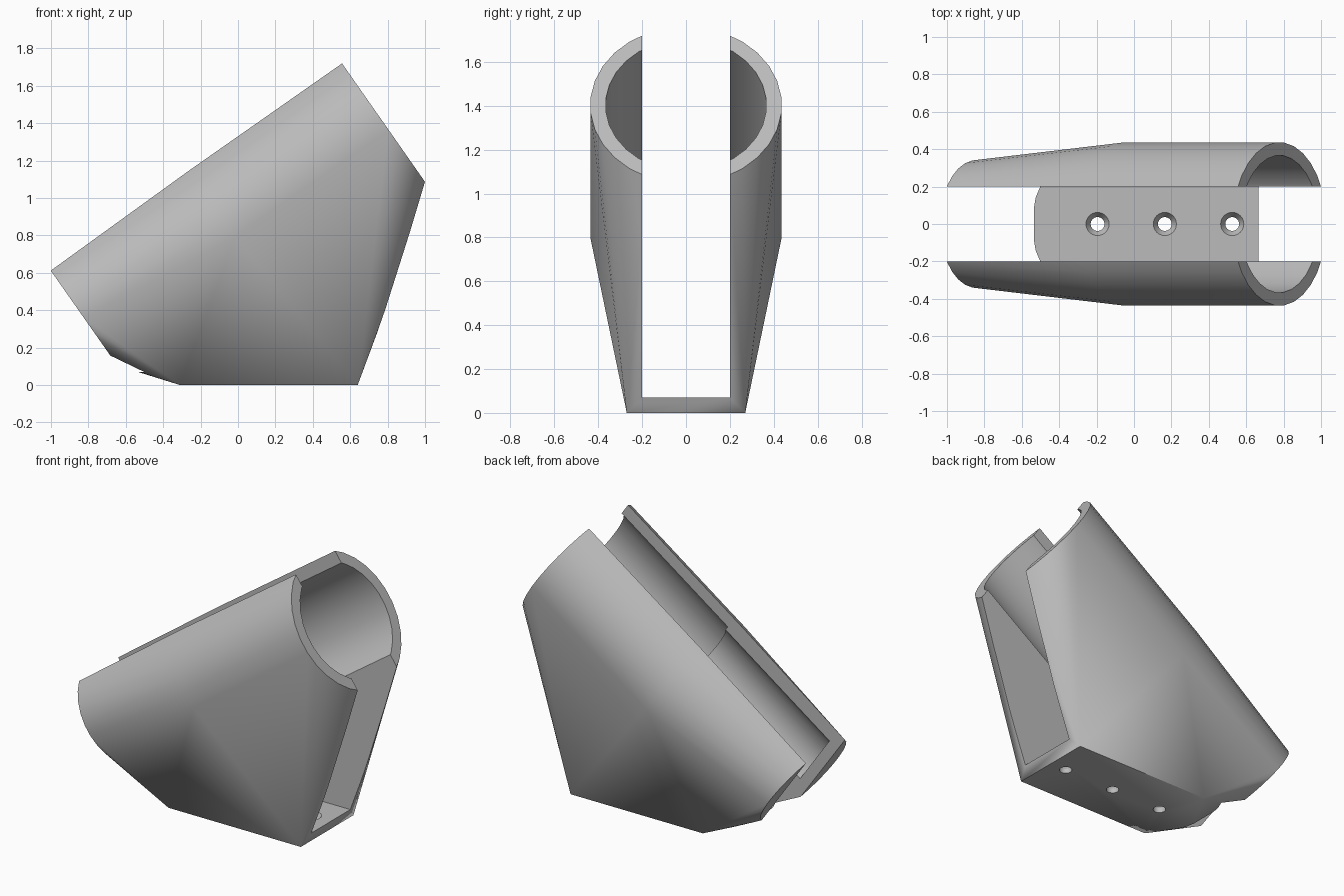
import bpy, bmesh
from math import sin, cos, pi, radians
from mathutils import Vector

cube = bpy.data.objects.get("Cube")
if cube:
    bpy.data.objects.remove(cube)

TILT = radians(35)
AXIS = Vector((-cos(TILT), 0, -sin(TILT)))     # runs down the holder
UP = Vector((-sin(TILT), 0, cos(TILT)))
SIDE = Vector((0, 1, 0))
TOP = Vector((0.778, 0, 1.403))                # centre of the upper mouth
R_BIG, R_SMALL, WALL = 0.437, 0.342, 0.07
LENGTH, STEP = 1.911, 1.0
FLOOR, SLOT = 0.07, 0.2

grey = bpy.data.materials.new("plain_grey")
grey.use_nodes = True
grey.diffuse_color = (0.5, 0.5, 0.5, 1)
grey.node_tree.nodes["Principled BSDF"].inputs["Base Color"].default_value = (0.5, 0.5, 0.5, 1)


def ring(s, r, drop=0.0, n=30):
    """Circle across the tilted axis, at distance s from the mouth."""
    c = TOP + AXIS * s + UP * drop
    return [c + UP * r * cos(2 * pi * i / n) + SIDE * r * sin(2 * pi * i / n) for i in range(n)]


def flat_ring(x, z, r, n=24):
    return [Vector((x + r * cos(2 * pi * i / n), r * sin(2 * pi * i / n), z)) for i in range(n)]


def box(x0, x1, y, z0, z1):
    return [Vector((a, b, c)) for a in (x0, x1) for b in (-y, y) for c in (z0, z1)]


def hull(name, points):
    bm = bmesh.new()
    for p in points:
        bm.verts.new(p)
    res = bmesh.ops.convex_hull(bm, input=bm.verts[:])
    loose = [v for v in bm.verts if not v.link_faces]
    bmesh.ops.delete(bm, geom=loose, context='VERTS')
    bmesh.ops.dissolve_limit(bm, angle_limit=radians(0.2), verts=bm.verts[:], edges=bm.edges[:])
    bmesh.ops.recalc_face_normals(bm, faces=bm.faces[:])
    me = bpy.data.meshes.new(name)
    bm.to_mesh(me)
    bm.free()
    ob = bpy.data.objects.new(name, me)
    me.materials.append(grey)
    bpy.context.collection.objects.link(ob)
    return ob


# Outer shell: stepped tilted barrel blended down to a flat foot
tops = R_BIG - R_SMALL
foot = [Vector((x, y, 0)) for x in (-0.31, 0.64) for y in (-0.27, 0.27)]
holder = hull("tilted_holder", ring(0, R_BIG) + ring(STEP, R_BIG)
              + ring(LENGTH, R_SMALL, tops) + foot)

# Wide bore, narrow blind bore and the open slot
cutters = [
    hull("wide_bore_cutter", ring(-0.2, R_BIG - WALL) + ring(STEP - WALL, R_BIG - WALL)),
    hull("narrow_bore_cutter", ring(STEP - 0.3, R_SMALL - WALL, tops)
         + ring(LENGTH - WALL, R_SMALL - WALL, tops)),
    hull("slot_cutter", box(-1.5, 1.5, SLOT, FLOOR, 2.5)),
]

# Countersunk screw holes in the floor
for x in (-0.195, 0.165, 0.525):
    cutters.append(hull("screw_hole_cutter", flat_ring(x, -0.1, 0.037) + flat_ring(x, 0.2, 0.037)))
    cutters.append(hull("countersink_cutter",
                        flat_ring(x, 0.03, 0.037) + flat_ring(x, FLOOR, 0.062)
                        + flat_ring(x, 0.1, 0.062)))

bpy.ops.object.select_all(action='DESELECT')
holder.select_set(True)
bpy.context.view_layer.objects.active = holder
for c in cutters:
    c.hide_render = True
    mod = holder.modifiers.new("cut", 'BOOLEAN')
    mod.operation = 'DIFFERENCE'
    mod.solver = 'EXACT'
    mod.object = c
    bpy.ops.object.modifier_apply(modifier=mod.name)
    bpy.data.objects.remove(c)

bpy.ops.object.shade_smooth_by_angle(angle=radians(30))
